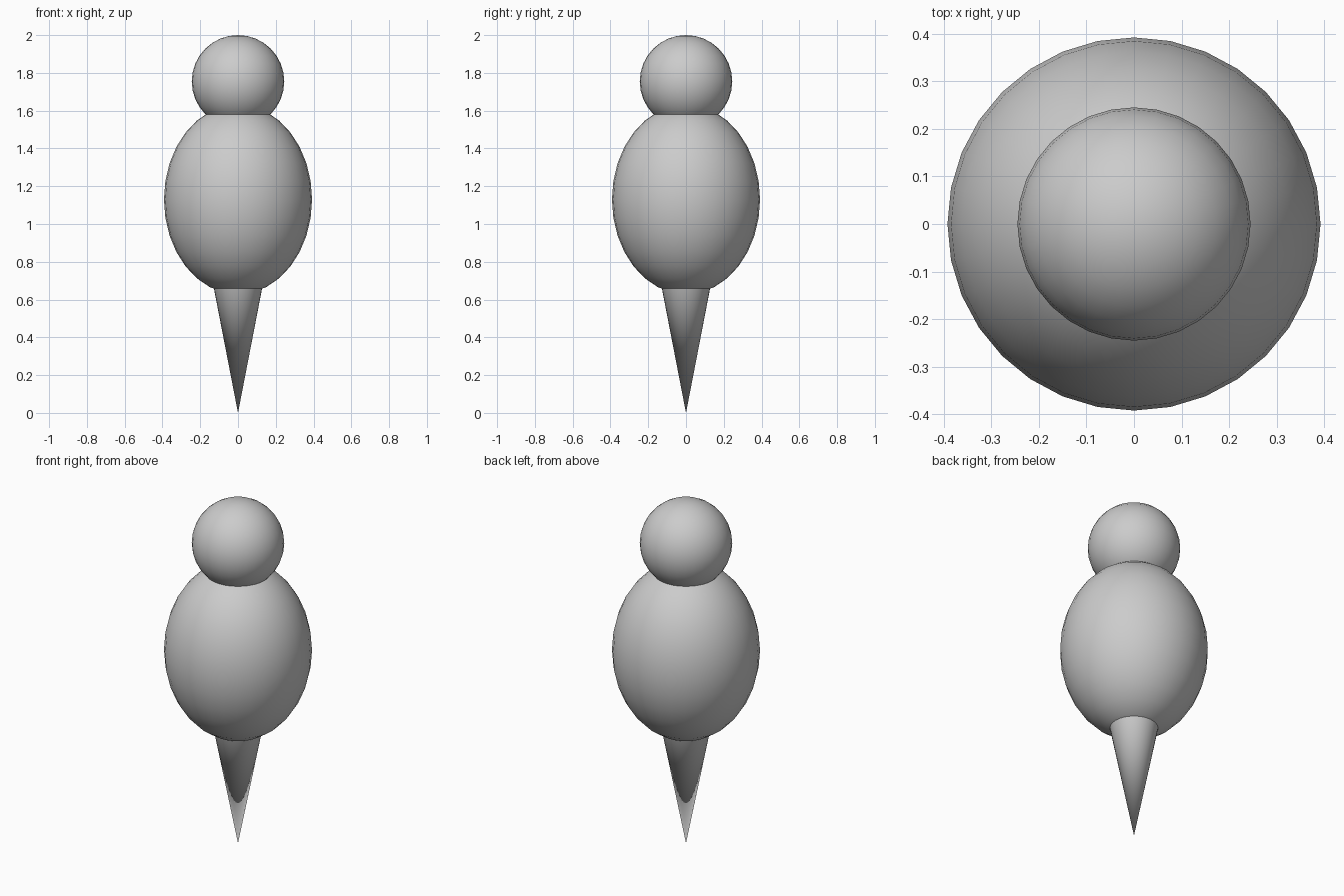
import bpy
import math

if "Cube" in bpy.data.objects:
    bpy.data.objects.remove(bpy.data.objects["Cube"])


def finish(name, scale=(1, 1, 1)):
    obj = bpy.context.object
    obj.name = name
    obj.scale = scale
    bpy.ops.object.transform_apply(location=False, rotation=True, scale=True)
    bpy.ops.object.shade_smooth_by_angle(angle=math.radians(40))
    return obj


def ball(name, z, radius, height):
    bpy.ops.mesh.primitive_uv_sphere_add(segments=32, ring_count=16, radius=1, location=(0, 0, z))
    return finish(name, (radius, radius, height))


# Round head
ball("head", 1.755, 0.245, 0.245)

# Egg-shaped body
ball("body", 1.13, 0.392, 0.502)

# Pointed spike below, tip on the ground, base sunk into the body
spike_height = 0.75
bpy.ops.mesh.primitive_cone_add(vertices=32, radius1=0.0, radius2=0.1936 * spike_height,
                                depth=spike_height, location=(0, 0, spike_height / 2))
finish("spike")
